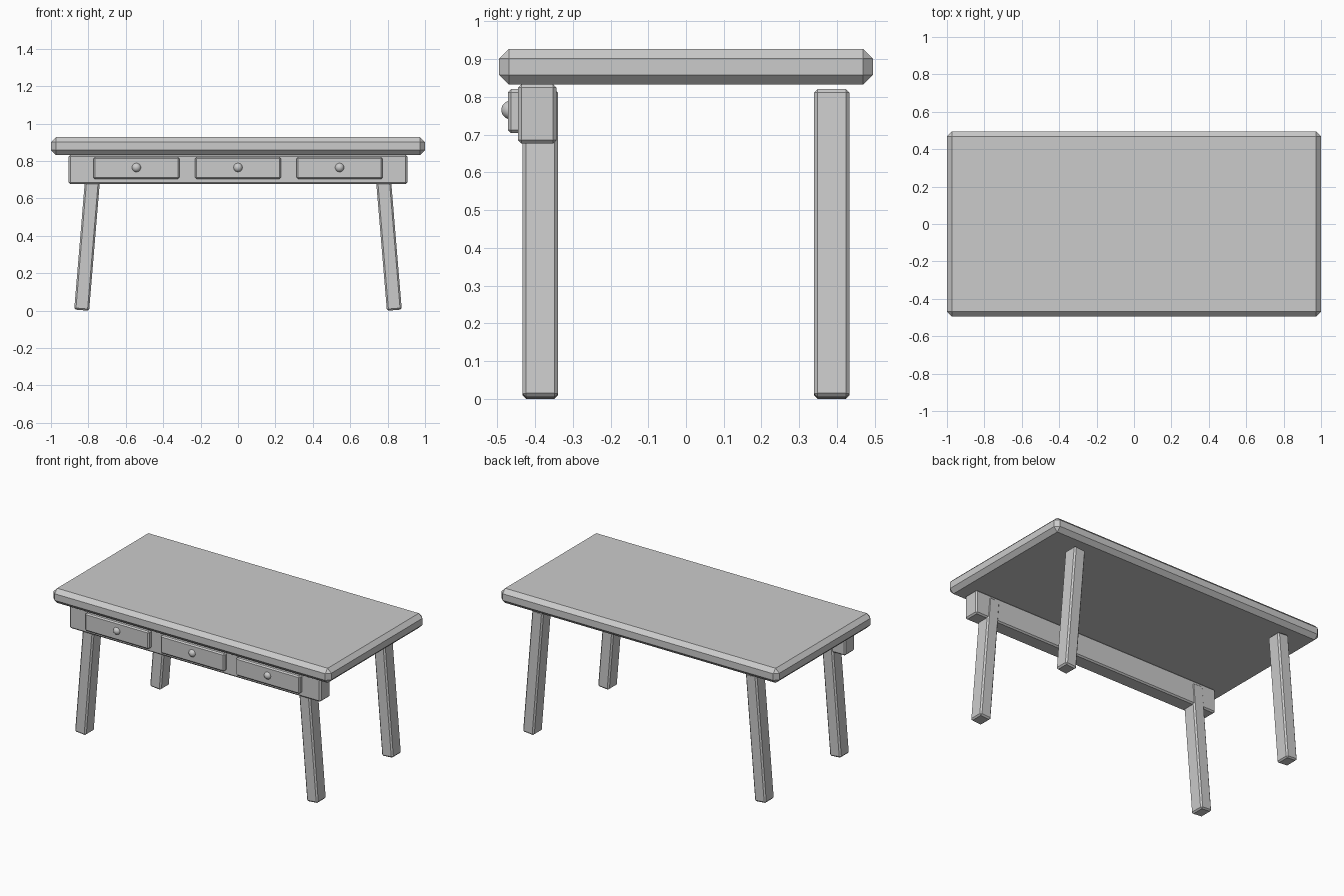
import bpy
import bmesh
from mathutils import Matrix, Vector

if "Cube" in bpy.data.objects:
    bpy.data.objects.remove(bpy.data.objects["Cube"], do_unlink=True)

# Single plain grey finish
grey = bpy.data.materials.new("plain grey")
grey.use_nodes = True
colour = (0.6, 0.6, 0.6, 1.0)
grey.diffuse_color = colour
grey.node_tree.nodes["Principled BSDF"].inputs["Base Color"].default_value = colour


def add_object(name, bm, location, tilt=0.0):
    mesh = bpy.data.meshes.new(name)
    bm.to_mesh(mesh)
    bm.free()
    mesh.materials.append(grey)
    obj = bpy.data.objects.new(name, mesh)
    obj.location = location
    obj.rotation_euler.y = tilt
    bpy.context.collection.objects.link(obj)
    return obj


def chamfered_box(name, low, high, chamfer, tilt=0.0):
    low, high = Vector(low), Vector(high)
    bm = bmesh.ops, bmesh.new()
    ops, bm = bm
    ops.create_cube(bm, size=1, matrix=Matrix.Diagonal((*(high - low), 1)))
    ops.bevel(bm, geom=bm.edges[:], offset=chamfer, segments=1,
              affect='EDGES', profile=0.5)
    return add_object(name, bm, (low + high) / 2, tilt)


# Table top and front apron
chamfered_box("table_top", (-1, -0.495, 0.832), (1, 0.495, 0.927), 0.026)
chamfered_box("front_apron", (-0.905, -0.445, 0.676), (0.905, -0.343, 0.833), 0.009)

# Three drawer fronts with round knobs
for place, x in (("right", -0.543), ("middle", 0), ("left", 0.543)):
    chamfered_box(place + "_drawer", (x - 0.23, -0.472, 0.704),
                  (x + 0.23, -0.42, 0.82), 0.008)
    bm = bmesh.new()
    bmesh.ops.create_uvsphere(bm, u_segments=32, v_segments=16, radius=0.025)
    for face in bm.faces:
        face.smooth = True
    add_object(place + "_knob", bm, (x, -0.464, 0.765))

# Four legs splayed outwards to the sides
for side, sx in (("left", 1), ("right", -1)):
    for end, sy in (("front", -1), ("back", 1)):
        x, y = 0.802 * sx, 0.386 * sy
        chamfered_box(end + "_" + side + "_leg", (x - 0.04, y - 0.047, 0.001),
                      (x + 0.04, y + 0.047, 0.819), 0.009, tilt=-0.083 * sx)
